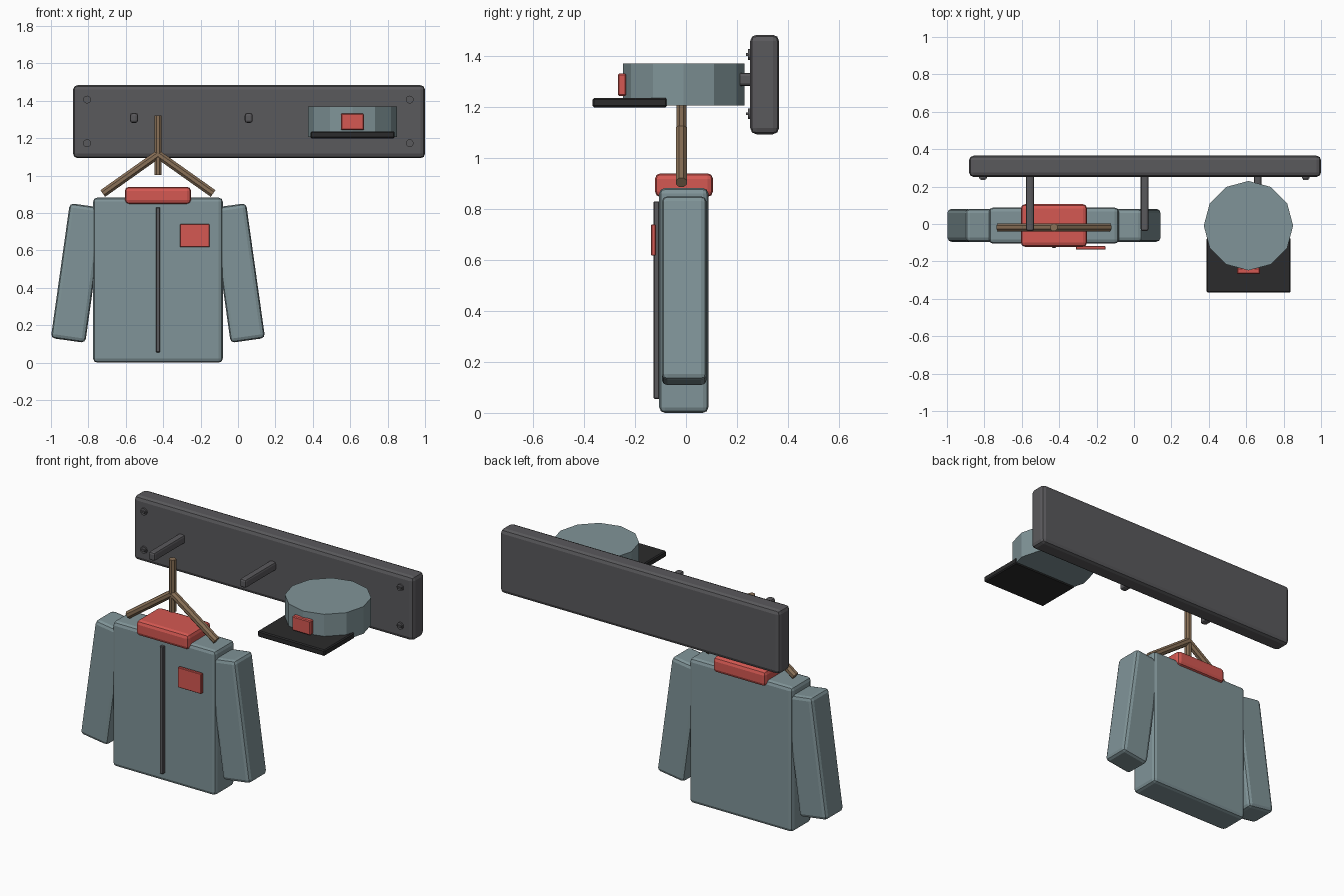
import bpy, bmesh, math
from mathutils import Vector, Matrix

if "Cube" in bpy.data.objects:
    bpy.data.objects.remove(bpy.data.objects["Cube"])


def material(name, rgb):
    m = bpy.data.materials.new(name)
    m.diffuse_color = (*rgb, 1)
    m.use_nodes = True
    m.node_tree.nodes["Principled BSDF"].inputs["Base Color"].default_value = m.diffuse_color
    return m


CLOTH = material("grey_blue_cloth", (0.216, 0.296, 0.314))
RED = material("red", (0.66, 0.098, 0.084))
WOOD = material("brown_wood", (0.25, 0.162, 0.095))
GREY = material("dark_grey", (0.102, 0.1, 0.107))
BLACK = material("near_black", (0.024, 0.024, 0.025))


def finish(name, bm, mat):
    bmesh.ops.recalc_face_normals(bm, faces=bm.faces)
    me = bpy.data.meshes.new(name)
    bm.to_mesh(me)
    bm.free()
    me.materials.append(mat)
    ob = bpy.data.objects.new(name, me)
    bpy.context.collection.objects.link(ob)
    return ob


def box(name, x, y, z, mat, bevel=0.0, segments=2, tilt=0.0):
    """Box from (min, max) ranges, optionally bevelled and tilted about y."""
    bm = bmesh.new()
    bmesh.ops.create_cube(bm, size=1)
    bmesh.ops.scale(bm, verts=bm.verts, vec=(x[1] - x[0], y[1] - y[0], z[1] - z[0]))
    if bevel:
        bmesh.ops.bevel(bm, geom=bm.edges[:], offset=bevel, segments=segments,
                        profile=0.5, affect='EDGES')
    ob = finish(name, bm, mat)
    ob.location = (sum(x) / 2, sum(y) / 2, sum(z) / 2)
    ob.rotation_euler.y = math.radians(tilt)
    return ob


def rod(name, a, b, radius, sides, mat, turn=0.0):
    """Cylinder between two points."""
    a, b = Vector(a), Vector(b)
    bm = bmesh.new()
    bmesh.ops.create_cone(bm, cap_ends=True, segments=sides, radius1=radius,
                          radius2=radius, depth=(b - a).length,
                          matrix=Matrix.Rotation(turn, 4, 'Z'))
    ob = finish(name, bm, mat)
    ob.location = (a + b) / 2
    ob.rotation_euler = (b - a).to_track_quat('Z', 'Y').to_euler()
    return ob


# Wall board, pegs and slotted screws
box("wall_board", (-0.882, 1.0), (0.252, 0.365), (1.093, 1.483), GREY, 0.024)
for i, x in enumerate((-0.556, 0.057, 0.662)):
    box(f"peg_{i + 1}", (x - 0.021, x + 0.021), (-0.038, 0.27), (1.282, 1.334), GREY, 0.012)
for i, x in enumerate((-0.807, 0.918)):
    for j, z in enumerate((1.173, 1.406)):
        tag = f"{i + 1}_{j + 1}"
        rod("screw_head_" + tag, (x, 0.243, z), (x, 0.26, z), 0.021, 12, GREY)
        box("screw_slot_" + tag, (x - 0.014, x + 0.014), (0.236, 0.25),
            (z - 0.005, z + 0.005), GREY)

# Jacket
CX = -0.428
box("jacket_body", (CX - 0.347, CX + 0.347), (-0.105, 0.088), (0.0, 0.882), CLOTH, 0.022)
for side, s in (("left", -1), ("right", 1)):
    x = CX + s * 0.43
    box(f"{side}_sleeve", (x - 0.093, x + 0.093), (-0.095, 0.081), (0.115, 0.843),
        CLOTH, 0.022, tilt=-8 * s)
box("collar", (CX - 0.177, CX + 0.177), (-0.122, 0.106), (0.847, 0.94), RED, 0.022)
box("zipper", (CX - 0.011, CX + 0.011), (-0.127, -0.104), (0.055, 0.83), GREY, 0.003, 1)
box("chest_patch", (-0.31, -0.152), (-0.137, -0.118), (0.617, 0.74), RED, 0.003, 1)

# Hanger: upright and two sloping arms
HY = -0.018
rod("hanger_stem", (CX, HY, 1.004), (CX, HY, 1.322), 0.021, 8, WOOD, math.pi / 8)
for side, s in (("left", -1), ("right", 1)):
    rod(f"{side}_hanger_arm", (CX, HY, 1.113), (CX + s * 0.295, HY, 0.904),
        0.0235, 8, WOOD, math.pi / 8)

# Cap with brim and badge
rod("cap_crown", (0.612, -0.009, 1.205), (0.612, -0.009, 1.37), 0.239, 12, CLOTH)
box("cap_brim", (0.388, 0.838), (-0.366, -0.075), (1.199, 1.236), BLACK, 0.006, 1)
box("cap_badge", (0.55, 0.674), (-0.267, -0.235), (1.244, 1.331), RED, 0.005, 1)
